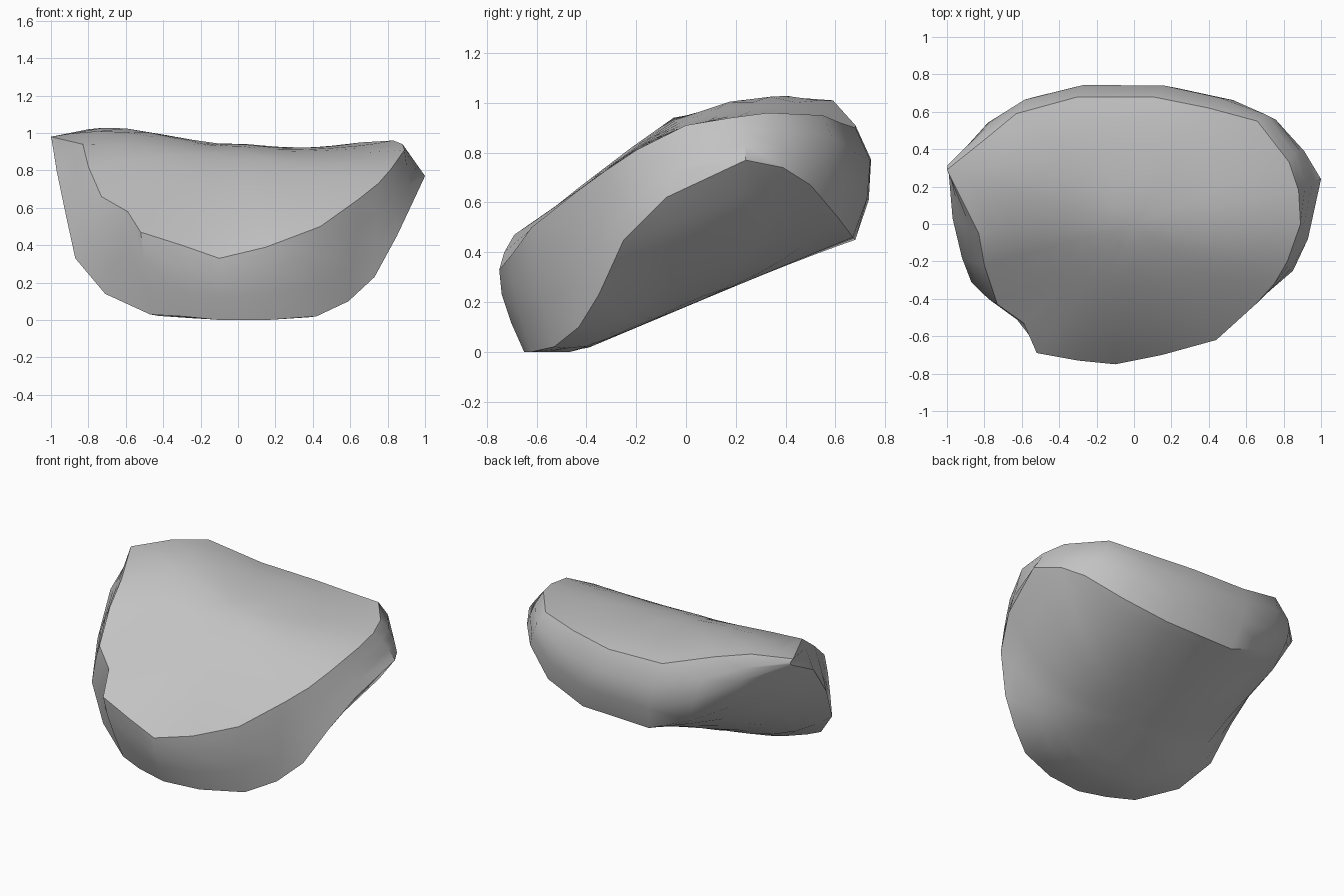
import bpy, bmesh, math
from mathutils import Vector

cube = bpy.data.objects.get("Cube")
if cube:
    bpy.data.objects.remove(cube, do_unlink=True)

# Rim of the sloping upper face, counter-clockwise from the front
top_rim = [
    (-.1, -.75, .33), (.15, -.7, .39), (.44, -.62, .5), (.65, -.43, .65),
    (.75, -.32, .73), (.82, -.2, .81), (.89, 0, .91), (.88, .18, .94),
    (.83, .33, .96), (.66, .55, .95), (.4, .62, .92), (.1, .68, .9),
    (-.3, .68, .91), (-.63, .59, 1.01), (-.8, .45, 1.02), (-1, .29, .98),
    (-.83, -.05, .94), (-.8, -.22, .82), (-.73, -.43, .66),
    (-.59, -.53, .58), (-.52, -.69, .47), (-.3, -.73, .4)]

# Rim where the side band turns under, matching the upper rim point by point
under_rim = [
    (-.1, -.65, 0), (.15, -.62, 0), (.42, -.53, .02), (.59, -.43, .1),
    (.73, -.35, .23), (.85, -.25, .45), (.93, -.08, .62), (1, .24, .77),
    (.91, .39, .74), (.81, .5, .67), (.6, .61, .54), (.3, .67, .46),
    (-.2, .68, .45), (-.48, .65, .56), (-.77, .53, .78), (-.99, .28, .93),
    (-.97, .03, .8), (-.92, -.18, .56), (-.87, -.31, .33),
    (-.71, -.42, .14), (-.47, -.55, .03), (-.3, -.62, .02)]


def top_height(x, y):
    """Front slope that rounds off into a crown rising to one side."""
    slope = .65 + .76 * (y + .43)
    crown = .95 + .2 * max(0, min(-.15 - x, .5)) - .1 * max(0, min(x, .3))
    soft = .08
    return -soft * math.log(math.exp(-slope / soft) + math.exp(-crown / soft))


def under_height(x, y):
    """Flat foot at the front, then a straight rise to the back."""
    return max(0, .03 + .42 * (y + .36))


def shrink(rim, scale, height, power):
    """Copy a rim towards the middle, easing from rim height to surface height."""
    ring = []
    for x, y, z in rim:
        offset = (z - height(x, y)) * scale ** power
        px, py = x * scale, y * scale
        ring.append(Vector((px, py, height(px, py) + offset)))
    return ring


def side_ring(t):
    """Ring on the side band, bulging most at the back and a little in front."""
    bulge = math.sin(math.pi * t ** .8)
    ring = []
    for a, b in zip(top_rim, under_rim):
        point = Vector(a).lerp(Vector(b), t)
        point.y *= 1 + bulge * (.1 if point.y > 0 else .03)
        ring.append(point)
    return ring


# Rings from the crown, over the side, to the middle of the underside
inner_scales = (.15, .3, .45, .6, .75, .9)
rings = [shrink(top_rim, s, top_height, 4) for s in inner_scales]
rings += [top_rim, side_ring(.3), side_ring(.65), under_rim]
rings += [shrink(under_rim, s, under_height, 3) for s in reversed(inner_scales)]

bm = bmesh.new()
loops = [[bm.verts.new(p) for p in ring] for ring in rings]
count = len(top_rim)
for upper, lower in zip(loops, loops[1:]):
    for i in range(count):
        j = (i + 1) % count
        bm.faces.new((upper[i], lower[i], lower[j], upper[j]))

# Close both ends with a fan
for loop, height in ((loops[0], top_height), (loops[-1], under_height)):
    centre = bm.verts.new((0, 0, height(0, 0)))
    for i in range(count):
        bm.faces.new((loop[i], loop[(i + 1) % count], centre))
bmesh.ops.recalc_face_normals(bm, faces=bm.faces[:])

mesh = bpy.data.meshes.new("boulder")
bm.to_mesh(mesh)
bm.free()
boulder = bpy.data.objects.new("boulder", mesh)
bpy.context.collection.objects.link(boulder)

# Plain stone colour
stone = bpy.data.materials.new("stone_grey")
stone.use_nodes = True
colour = (.55, .55, .55, 1)
stone.diffuse_color = colour
stone.node_tree.nodes["Principled BSDF"].inputs["Base Color"].default_value = colour
mesh.materials.append(stone)

# Smooth surfaces with crisp rims
bpy.ops.object.select_all(action="DESELECT")
boulder.select_set(True)
bpy.context.view_layer.objects.active = boulder
bpy.ops.object.shade_smooth_by_angle(angle=math.radians(38))
